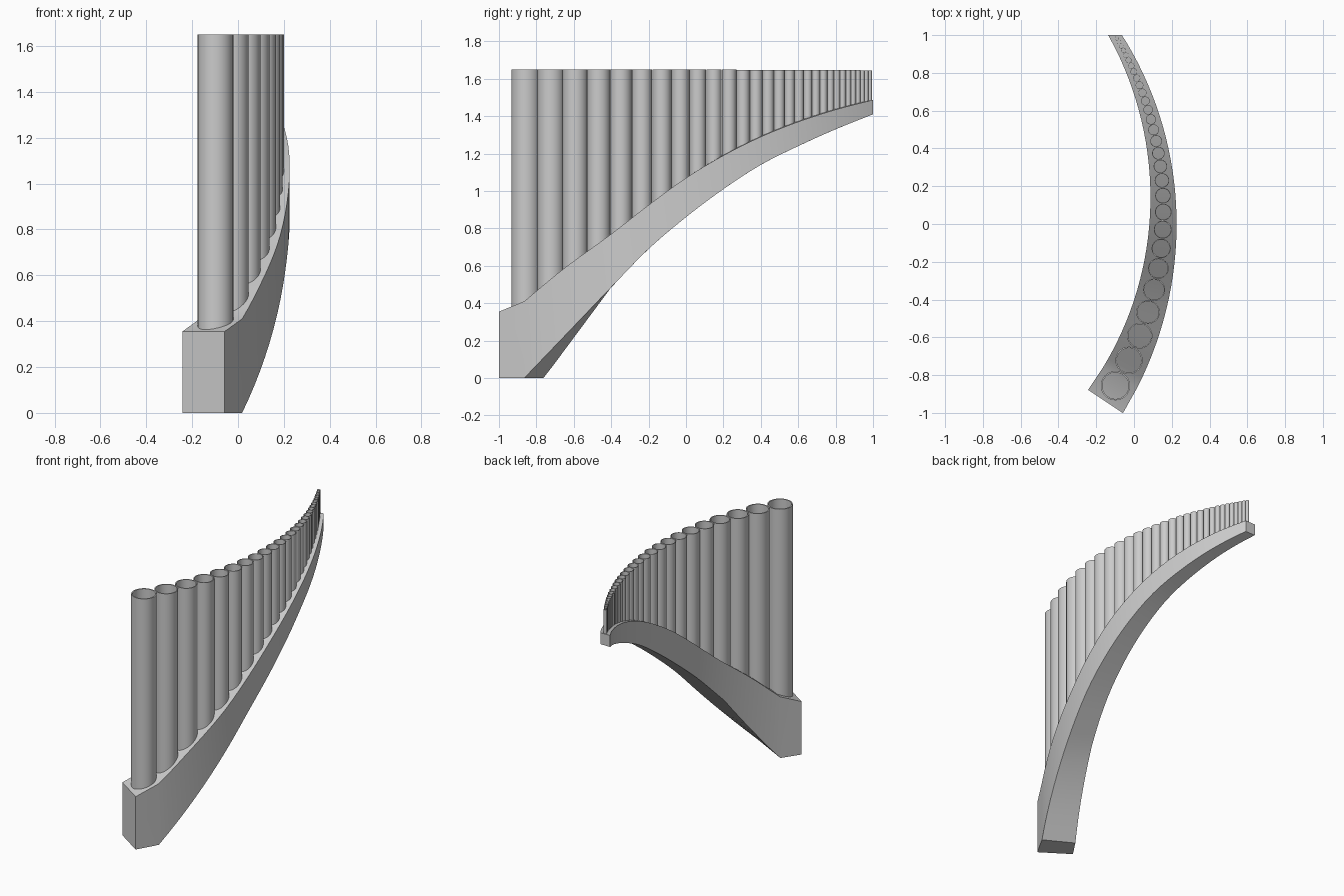
import bpy, bmesh, math

if "Cube" in bpy.data.objects:
    bpy.data.objects.remove(bpy.data.objects["Cube"])

R, CX, CY = 1.82, -1.665, 0.07      # plan arc of the instrument
A0, AFOOT, A1 = -0.588, -0.507, 0.537

grey = bpy.data.materials.new("plain grey")
grey.diffuse_color = (0.6, 0.6, 0.6, 1)
grey.use_nodes = True
grey.node_tree.nodes["Principled BSDF"].inputs["Base Color"].default_value = grey.diffuse_color

# edge heights along y
TOP = [(-1, .355), (-.865, .41), (-.66, .58), (-.4, .77), (-.2, .925), (0, 1.07),
       (.2, 1.19), (.4, 1.29), (.6, 1.37), (.8, 1.435), (1, 1.487)]
LOW = [(-.4, .485), (-.2, .69), (0, .86), (.2, 1.01), (.4, 1.14),
       (.6, 1.24), (.8, 1.33), (1, 1.41)]


def curve(pts, y):
    """Smooth interpolation through a height profile."""
    y = min(max(y, pts[0][0]), pts[-1][0])
    i = max(k for k in range(len(pts) - 1) if pts[k][0] <= y)

    def slope(k):
        a, b = pts[max(k - 1, 0)], pts[min(k + 1, len(pts) - 1)]
        return (b[1] - a[1]) / (b[0] - a[0])
    (ya, za), (yb, zb) = pts[i], pts[i + 1]
    h = yb - ya
    t = (y - ya) / h
    return (za * (2 * t**3 - 3 * t**2 + 1) + zb * (3 * t**2 - 2 * t**3)
            + h * slope(i) * (t**3 - 2 * t**2 + t) + h * slope(i + 1) * (t**3 - t**2))


def top_z(y):
    if y < -.865:
        return .355 + (y + 1) / .135 * .055
    return curve(TOP[1:], y)


def low_z(y, foot):
    if y < -.4:
        return max(0, (y - foot) / (-.4 - foot) * .485)
    return curve(LOW, y)


def plan(a, offset=0):
    return CX + (R + offset) * math.cos(a), CY + (R + offset) * math.sin(a)


def half_width(a):
    return .111 - .039 * R * (a - A0)


def finish(bm, name):
    bmesh.ops.recalc_face_normals(bm, faces=bm.faces)
    me = bpy.data.meshes.new(name)
    bm.to_mesh(me)
    bm.free()
    me.materials.append(grey)
    ob = bpy.data.objects.new(name, me)
    bpy.context.collection.objects.link(ob)
    bpy.ops.object.select_all(action='DESELECT')
    bpy.context.view_layer.objects.active = ob
    ob.select_set(True)
    bpy.ops.object.shade_smooth_by_angle(angle=math.radians(30))
    return ob


# curved tapering base: four-cornered sections swept along the arc
bm = bmesh.new()
N = 32
angles = [A0] + [AFOOT + (A1 - AFOOT) * i / N for i in range(N + 1)]
rings = []
for k, a in enumerate(angles):
    w = half_width(a)
    (xo, yo), (xi, yi) = plan(a, w), plan(a, -w)
    if k == len(angles) - 1:            # square-cut thin end
        xo, xi = xo + (yo - 1) * .6, xi - (1 - yi) * .6
        yo = yi = 1
    zt = top_z(yo)
    zo, zi = (0, 0) if k < 2 else (low_z(yo, -.865), low_z(yi, -.76))
    rings.append([bm.verts.new(p) for p in
                  ((xo, yo, zt), (xi, yi, zt), (xi, yi, zi), (xo, yo, zo))])
for p, q in zip(rings, rings[1:]):
    for j in range(4):
        bm.faces.new((p[j], p[(j + 1) % 4], q[(j + 1) % 4], q[j]))
bm.faces.new(rings[0])
bm.faces.new(rings[-1])
finish(bm, "curved_base")


# open pipes, each a thin-walled tube standing in the base
def pipe(name, x, y, r, z0, z1, sides=32):
    bm = bmesh.new()
    loops = []
    for rad, z in ((r, z0), (r, z1), (r * .9, z1), (r * .9, z0)):
        loops.append([bm.verts.new((x + rad * math.cos(2 * math.pi * i / sides),
                                    y + rad * math.sin(2 * math.pi * i / sides), z))
                      for i in range(sides)])
    for k in range(4):
        p, q = loops[k], loops[(k + 1) % 4]
        for i in range(sides):
            j = (i + 1) % sides
            bm.faces.new((p[i], p[j], q[j], q[i]))
    finish(bm, name)


COUNT, RATIO = 29, .932
a, end = math.asin(-.926 / R), math.asin(.913 / R)
gap = (end - a) * (1 - RATIO) / (1 - RATIO ** (COUNT - 1))
for i in range(COUNT):
    x, y = plan(a)
    r = gap * R / (1 + RATIO) * .985
    y_out = plan(a, half_width(a))[1]
    z0 = top_z(y_out) - 1.1 * r - .01
    pipe(f"pipe_{i + 1}", x, y, r, z0, 1.65 - .005 * i / COUNT)
    a += gap
    gap *= RATIO
